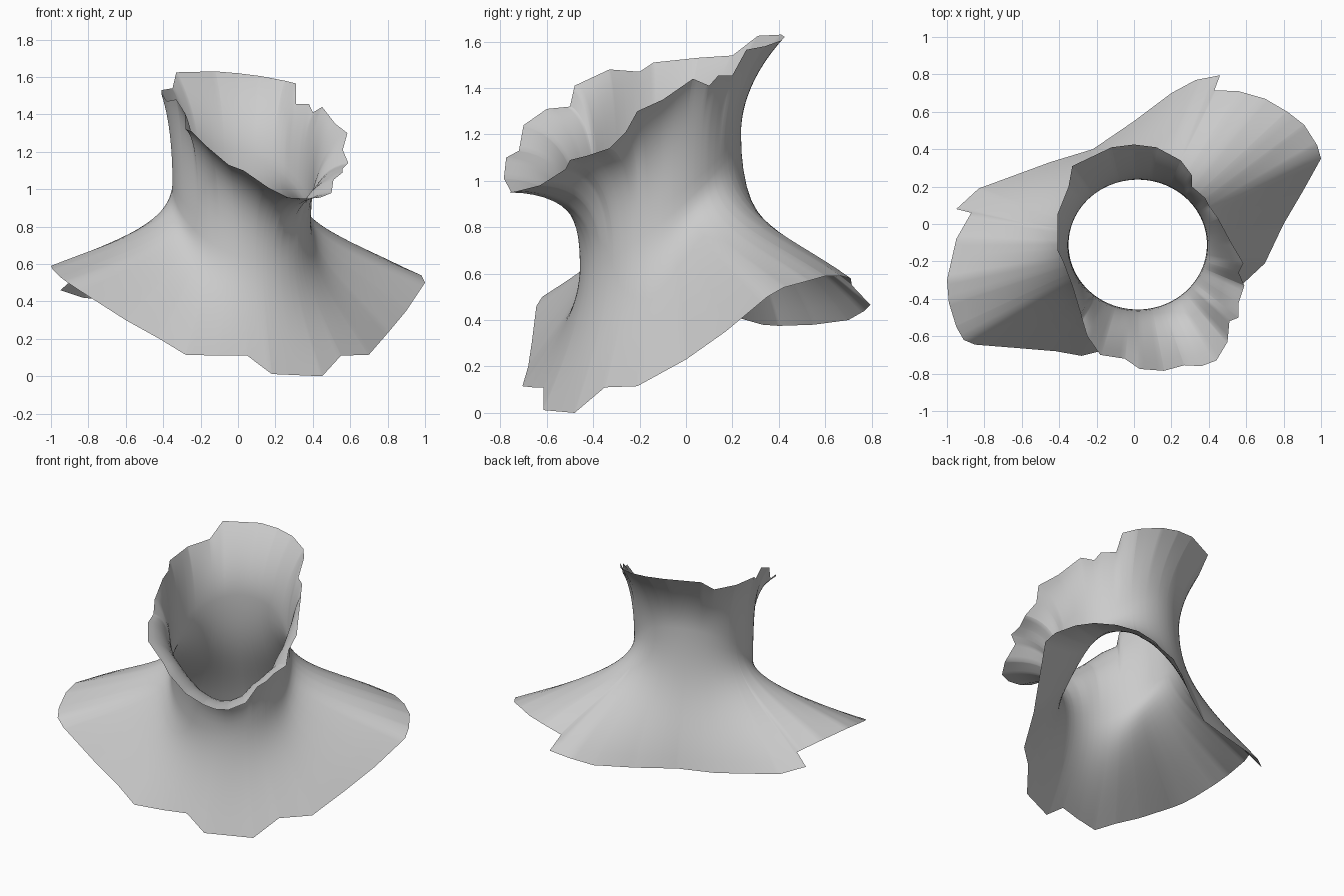
import bpy, bmesh, math
from mathutils import Vector

if "Cube" in bpy.data.objects:
    bpy.data.objects.remove(bpy.data.objects["Cube"])

CX, CY = 0.02, -0.11            # neck axis
FRONT = math.radians(-70)       # direction the throat faces

# Ragged lower hem over chest, shoulders and back
HEM = [(1, .35, .50), (.98, .42, .54), (.91, .53, .57), (.82, .6, .59), (.7, .67, .59),
       (.56, .71, .58), (.43, .715, .55), (.46, .795, .465), (.33, .77, .44), (.2, .7, .40),
       (0, .55, .38), (-.22, .4, .375), (-.45, .33, .38), (-.83, .19, .42), (-.95, .08, .46),
       (-.87, .06, .53), (-.95, -.08, .575), (-1, -.3, .59), (-.99, -.42, .57),
       (-.95, -.55, .53), (-.91, -.62, .5), (-.85, -.645, .46), (-.6, -.665, .3),
       (-.42, -.68, .2), (-.28, -.705, .115), (-.1, -.66, .11), (.05, -.615, .11),
       (.18, -.615, .012), (.45, -.48, 0), (.55, -.35, .11), (.7, -.21, .115),
       (.8, 0, .23), (.9, .17, .35)]

# Ragged upper rim along jaw and nape
RIM = [(-.33, .31, 1.625), (-.12, .41, 1.63), (0, .425, 1.62), (.12, .41, 1.605),
       (.25, .34, 1.58), (.31, .26, 1.565), (.31, .2, 1.455), (.38, .14, 1.455),
       (.4, .1, 1.41), (.45, .03, 1.44), (.52, -.1, 1.35), (.585, -.21, 1.3),
       (.56, -.26, 1.21), (.59, -.33, 1.14), (.56, -.42, 1.11), (.56, -.5, 1.09),
       (.51, -.52, 1.05), (.5, -.63, .98), (.44, -.73, .955), (.36, -.76, .95),
       (.27, -.755, .955), (.16, -.785, 1.01), (.03, -.775, 1.1), (-.05, -.72, 1.13),
       (-.18, -.7, 1.24), (-.25, -.6, 1.31), (-.28, -.5, 1.32), (-.285, -.48, 1.41),
       (-.33, -.33, 1.48), (-.38, -.2, 1.47), (-.41, -.14, 1.51), (-.41, .05, 1.53),
       (-.35, .2, 1.54)]

TAU = 2 * math.pi


def by_angle(points):
    return sorted((math.atan2(y - CY, x - CX) % TAU, Vector((x, y, z))) for x, y, z in
                  [tuple(p) for p in points])


def sample(edge, a):
    """Point on an edge loop at an angle round the neck."""
    a %= TAU
    ext = [(edge[-1][0] - TAU, edge[-1][1])] + edge + [(edge[0][0] + TAU, edge[0][1])]
    for (a0, p0), (a1, p1) in zip(ext, ext[1:]):
        if a0 <= a <= a1:
            return p0.lerp(p1, (a - a0) / max(a1 - a0, 1e-6))


def smooth_sample(edge, a):
    """Edge loop averaged over a window, so notches stay local to the border."""
    out, total = Vector(), 0
    for i in range(-6, 7):
        w = 7 - abs(i)
        out += sample(edge, a + math.radians(3 * i)) * w
        total += w
    return out / total


def bezier(p, t):
    while len(p) > 1:
        p = [a.lerp(b, t) for a, b in zip(p, p[1:])]
    return p[0]


def column(a):
    """Profile from hem, up the neck, to rim."""
    c = math.cos(a - FRONT)
    waist = Vector((CX + .37 * math.cos(a), CY + .347 * math.sin(a), .92 - .30 * c))
    low, low_s = sample(hem, a), smooth_sample(hem, a)
    top, top_s = sample(rim, a), smooth_sample(rim, a)

    def toward(target, fxy, fz):
        v = waist.lerp(target, fxy)
        v.z = waist.z + (target.z - waist.z) * fz
        return v
    skirt = [low, toward(low_s, .47 - .06 * c, .6), toward(low_s, 0, .4 - .1 * c), waist]
    collar = [waist, toward(top_s, 0, .72 + .23 * c), top]
    return ([bezier(skirt, i / 14) for i in range(14)]
            + [bezier(collar, i / 12) for i in range(13)])


hem, rim = by_angle(HEM), by_angle(RIM)
angles = sorted([i * TAU / 120 for i in range(120)] + [a for a, _ in hem] + [a for a, _ in rim])
angles = [a for i, a in enumerate(angles) if i == 0 or a - angles[i - 1] > 1e-3]

# Neck and shoulders as one open skin
bm = bmesh.new()
cols = [[bm.verts.new(p) for p in column(a)] for a in angles]
for i, left in enumerate(cols):
    right = cols[(i + 1) % len(cols)]
    for j in range(len(left) - 1):
        bm.faces.new((left[j], right[j], right[j + 1], left[j + 1]))
for f in bm.faces:
    f.smooth = True
mesh = bpy.data.meshes.new("neck_and_shoulders")
bm.to_mesh(mesh)
bm.free()

grey = bpy.data.materials.new("plain grey")
grey.diffuse_color = (.6, .6, .6, 1)
grey.use_nodes = True
grey.node_tree.nodes["Principled BSDF"].inputs["Base Color"].default_value = grey.diffuse_color
mesh.materials.append(grey)
bpy.context.collection.objects.link(bpy.data.objects.new("neck_and_shoulders", mesh))
